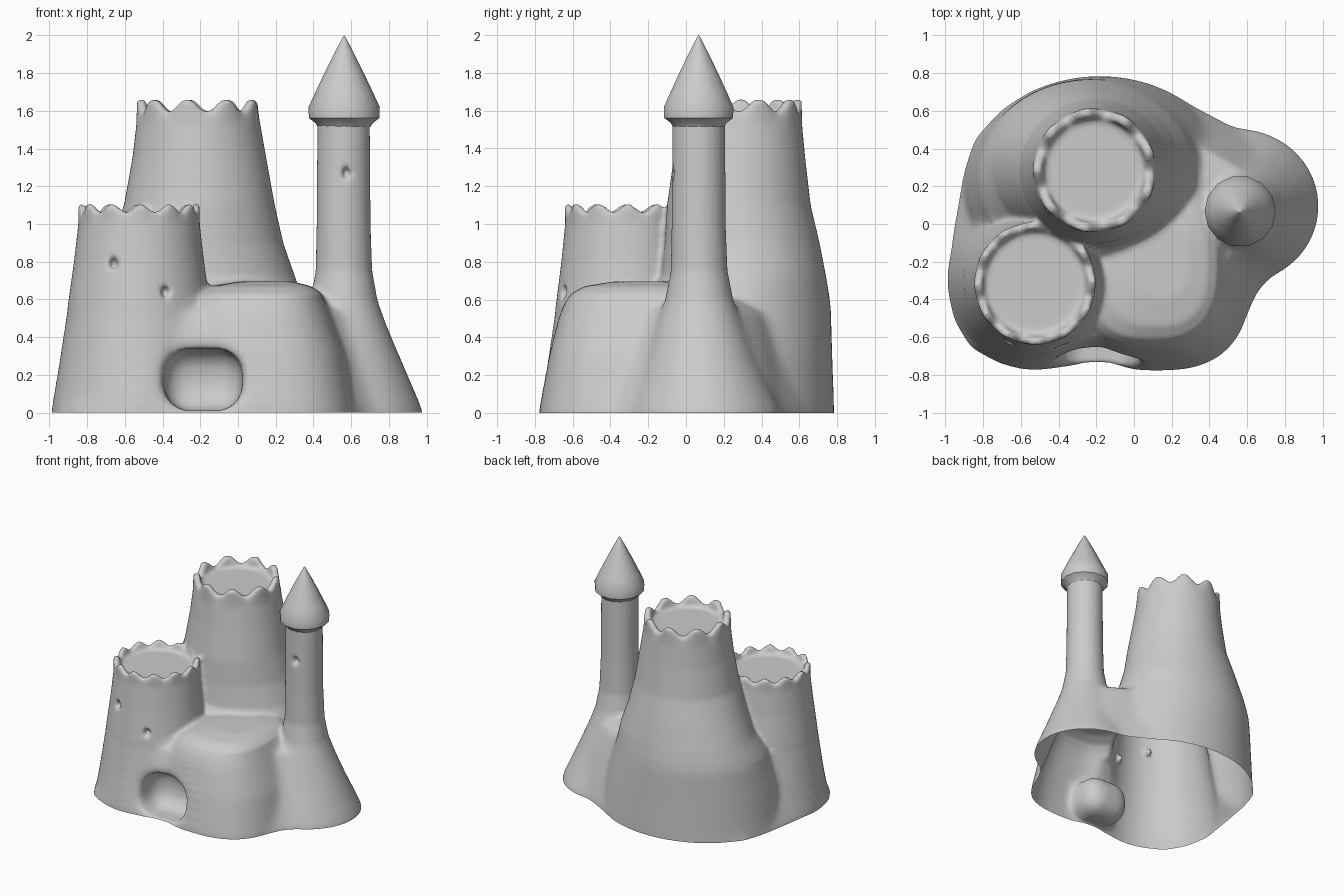
import bpy, bmesh
from math import sin, cos, pi, radians
from mathutils import Matrix

if "Cube" in bpy.data.objects:
    bpy.data.objects.remove(bpy.data.objects["Cube"])


def skin(bm, loops):
    """Closed solid through equal-length point loops."""
    loops = [[bm.verts.new(p) for p in loop] for loop in loops]
    n = len(loops[0])
    for a, b in zip(loops, loops[1:]):
        for i in range(n):
            j = (i + 1) % n
            bm.faces.new((a[i], a[j], b[j], b[i]))
    bm.faces.new(loops[0][::-1])
    bm.faces.new(loops[-1])


def loft(bm, rings, power=2.0, segs=160, notches=0, phase=0):
    """Solid through rings (z, cx, cy, rx, ry[, wave])."""
    loops = []
    for ring in [(-0.1,) + tuple(rings[0][1:])] + rings:
        z, cx, cy, rx, ry = ring[:5]
        wave = ring[5] if len(ring) > 5 else 0
        loop = []
        for i in range(segs):
            t = 2 * pi * i / segs
            c, s = cos(t), sin(t)
            w = wave * cos(notches * t + radians(phase))
            k = (abs(c) ** power + abs(s) ** power) ** (-1 / power) * (1 + 0.5 * w)
            loop.append((cx + rx * k * c, cy + ry * k * s, z + w))
        loops.append(loop)
    skin(bm, loops)


def to_object(bm, name):
    mesh = bpy.data.meshes.new(name)
    bm.to_mesh(mesh)
    bm.free()
    ob = bpy.data.objects.new(name, mesh)
    bpy.context.collection.objects.link(ob)
    return ob


bm = bmesh.new()
# footprint skirt that fills the gaps between the towers
foot = [(0.985, 0.08), (0.95, 0.25), (0.84, 0.37), (0.68, 0.455), (0.52, 0.52), (0.33, 0.62),
        (0.18, 0.7), (0, 0.765), (-0.2, 0.785), (-0.37, 0.765), (-0.54, 0.71), (-0.7, 0.61),
        (-0.85, 0.45), (-0.91, 0.25), (-0.955, 0), (-0.97, -0.1), (-0.99, -0.32), (-0.96, -0.51),
        (-0.87, -0.66), (-0.71, -0.745), (-0.53, -0.775), (-0.35, -0.76), (-0.19, -0.745),
        (0, -0.765), (0.16, -0.775), (0.34, -0.74), (0.5, -0.65), (0.59, -0.51), (0.66, -0.36),
        (0.74, -0.27), (0.83, -0.19), (0.93, -0.07)]
skin(bm, [[(-0.13 + (x + 0.13) * sx, y * sy, z) for x, y in foot]
          for z, sx, sy in [(-0.1, 1, 1), (0, 1, 1), (0.14, 0.92, 0.955), (0.28, 0.84, 0.91),
                            (0.42, 0.76, 0.86), (0.53, 0.7, 0.81), (0.6, 0.55, 0.65)]])
# tall back tower with wide skirt and notched rim
loft(bm, [(0, -0.18, 0.165, 0.73, 0.62), (0.3, -0.205, 0.195, 0.67, 0.58),
          (0.57, -0.235, 0.255, 0.59, 0.512), (0.72, -0.225, 0.305, 0.528, 0.437),
          (0.9, -0.22, 0.297, 0.46, 0.41), (1.1, -0.205, 0.28, 0.4, 0.38),
          (1.35, -0.205, 0.283, 0.355, 0.348), (1.52, -0.21, 0.285, 0.33, 0.33),
          (1.63, -0.21, 0.285, 0.32, 0.325, 0.034), (1.63, -0.21, 0.285, 0.275, 0.28, 0.034),
          (1.575, -0.21, 0.285, 0.265, 0.27)], notches=9, phase=189)
# low front tower
loft(bm, [(0, -0.525, -0.295, 0.467, 0.482), (0.25, -0.525, -0.3, 0.425, 0.435),
          (0.5, -0.525, -0.31, 0.387, 0.388), (0.8, -0.525, -0.315, 0.345, 0.345),
          (1.0, -0.525, -0.315, 0.322, 0.325), (1.085, -0.525, -0.315, 0.32, 0.325, 0.022),
          (1.085, -0.525, -0.315, 0.28, 0.285, 0.022), (1.035, -0.525, -0.315, 0.27, 0.275)],
     notches=12, phase=340)
# gate house with domed top
loft(bm, [(0, 0.12, -0.2, 0.51, 0.58), (0.3, 0.105, -0.2, 0.465, 0.525),
          (0.5, 0.09, -0.2, 0.405, 0.475), (0.58, 0.085, -0.2, 0.378, 0.445),
          (0.63, 0.1, -0.2, 0.345, 0.41), (0.67, 0.12, -0.2, 0.27, 0.34),
          (0.695, 0.15, -0.2, 0.14, 0.19)], power=2.7)
# slim tower with flared foot
loft(bm, [(0, 0.55, 0.095, 0.435, 0.415), (0.27, 0.555, 0.08, 0.315, 0.3),
          (0.46, 0.56, 0.072, 0.23, 0.23), (0.61, 0.562, 0.07, 0.175, 0.178),
          (0.75, 0.562, 0.07, 0.15, 0.15), (1.0, 0.56, 0.067, 0.143, 0.143),
          (1.58, 0.56, 0.067, 0.139, 0.139)])
castle = to_object(bm, "castle_walls")

# cutters: gate niche and three window dents
bm = bmesh.new()
bmesh.ops.create_cube(bm, size=1, matrix=Matrix.Translation((-0.185, -0.7, 0.175))
                      @ Matrix.Diagonal((0.42, 0.44, 0.33, 1)))
bmesh.ops.bevel(bm, geom=bm.edges[:], offset=0.14, segments=8, profile=0.5, affect='EDGES')
for x, y, z in [(-0.66, -0.63, 0.79), (-0.385, -0.65, 0.64), (0.575, -0.075, 1.27)]:
    bmesh.ops.create_icosphere(bm, subdivisions=3, radius=1,
                               matrix=Matrix.Translation((x, y, z)) @ Matrix.Diagonal((0.024, 0.05, 0.036, 1)))
cutter = to_object(bm, "gate_and_window_cutter")
cutter.hide_render = True

# fuse and blend the joints, carve, then soften
fuse = castle.modifiers.new("fuse", 'REMESH')
fuse.mode, fuse.voxel_size = 'VOXEL', 0.013
carve = castle.modifiers.new("carve", 'BOOLEAN')
carve.operation, carve.object, carve.solver = 'DIFFERENCE', cutter, 'EXACT'
again = castle.modifiers.new("refuse", 'REMESH')
again.mode, again.voxel_size = 'VOXEL', 0.013
soft = castle.modifiers.new("soften", 'SMOOTH')
soft.factor, soft.iterations = 0.5, 6
bpy.context.view_layer.update()
mesh = bpy.data.meshes.new_from_object(castle.evaluated_get(bpy.context.evaluated_depsgraph_get()))
castle.modifiers.clear()
castle.data = mesh
bpy.data.objects.remove(cutter)

# blend the lower walls more strongly, then open the underside and the slim tower's top
bm = bmesh.new()
bm.from_mesh(mesh)
low = [v for v in bm.verts if v.co.z < 0.62 and not (v.co.z > 0.56 and v.co.x < -0.3 and v.co.y < 0)]
for _ in range(40):
    bmesh.ops.smooth_vert(bm, verts=low, factor=0.5, use_axis_x=True, use_axis_y=True)
bmesh.ops.bisect_plane(bm, geom=bm.verts[:] + bm.edges[:] + bm.faces[:], dist=1e-5,
                       plane_co=(0, 0, 0), plane_no=(0, 0, 1), clear_inner=True)
hidden = [v for v in bm.verts if v.co.z > 1.545 and v.co.x > 0.3]
bmesh.ops.delete(bm, geom=hidden, context='VERTS')
for f in bm.faces:
    f.smooth = True
bm.to_mesh(mesh)
bm.free()

# pointed roof
bm = bmesh.new()
profile = [(0.139, 1.515), (0.152, 1.535), (0.187, 1.562), (0.189, 1.62),
           (0.152, 1.7), (0.1, 1.81), (0.05, 1.91), (0.008, 1.99), (0, 2.0)]
verts = [bm.verts.new((r, 0, z)) for r, z in profile]
edges = [bm.edges.new(p) for p in zip(verts, verts[1:])]
bmesh.ops.spin(bm, geom=verts + edges, cent=(0, 0, 0), axis=(0, 0, 1), angle=2 * pi, steps=14)
bmesh.ops.remove_doubles(bm, verts=bm.verts[:], dist=1e-4)
bmesh.ops.recalc_face_normals(bm, faces=bm.faces[:])
roof = to_object(bm, "pointed_roof")
roof.location = (0.563, 0.067, 0)
bpy.ops.object.select_all(action='DESELECT')
roof.select_set(True)
bpy.context.view_layer.objects.active = roof
bpy.ops.object.shade_smooth_by_angle(angle=0.8)
